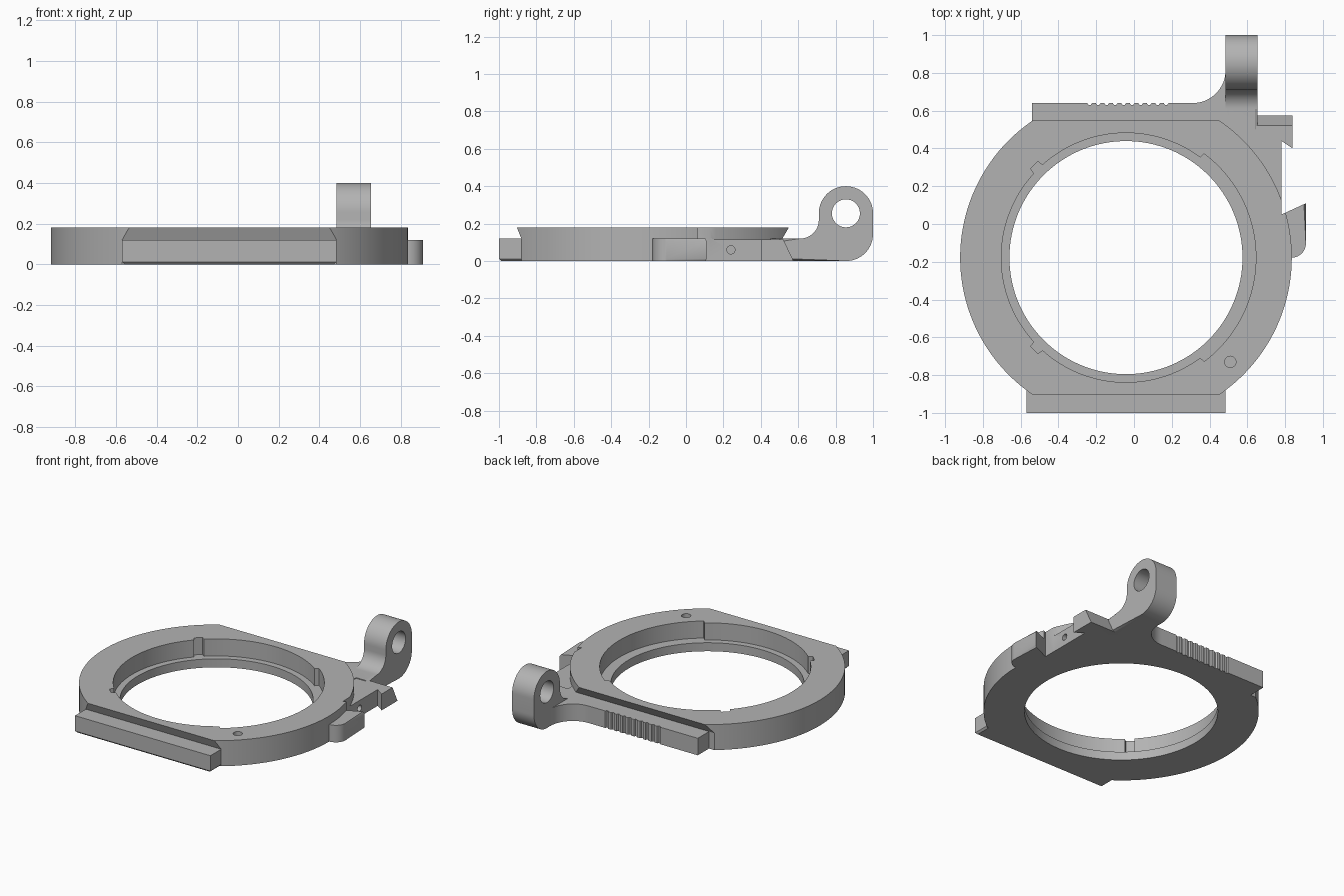
import bpy, bmesh
from math import cos, sin, radians

old = bpy.data.objects.get("Cube")
if old:
    bpy.data.objects.remove(old, do_unlink=True)

grey = bpy.data.materials.new("plain grey")
grey.use_nodes = True
colour = (0.45, 0.45, 0.45, 1)
grey.diffuse_color = colour
grey.node_tree.nodes["Principled BSDF"].inputs["Base Color"].default_value = colour

CX, CY = -0.0425, -0.178      # ring centre
TOP, STEP = 0.18, 0.12        # ring height, rail height


def arc(cx, cy, r, start, end, n=16):
    angles = [radians(start + (end - start) * i / n) for i in range(n + 1)]
    return [(cx + r * cos(t), cy + r * sin(t)) for t in angles]


def circle(cx, cy, r, n=32):
    return arc(cx, cy, r, 0, 360, n)[:-1]


def prism(name, outline, low, high, axis="z", chamfer=0.0, both=False):
    """Extrude a counter-clockwise outline along z (x, y) or along x (y, z)."""
    bm = bmesh.new()

    def place(p, h):
        return (p[0], p[1], h) if axis == "z" else (h, p[0], p[1])

    bottom = [bm.verts.new(place(p, low)) for p in outline]
    top = [bm.verts.new(place(p, high)) for p in outline]
    caps = [bm.faces.new(bottom[::-1]), bm.faces.new(top)]
    n = len(outline)
    for i in range(n):
        j = (i + 1) % n
        bm.faces.new((bottom[i], bottom[j], top[j], top[i]))
    if chamfer:
        edges = list(caps[0].edges) + (list(caps[1].edges) if both else [])
        bmesh.ops.bevel(bm, geom=edges, offset=chamfer, segments=1,
                        affect='EDGES', clamp_overlap=True)
    bmesh.ops.recalc_face_normals(bm, faces=bm.faces)
    mesh = bpy.data.meshes.new(name)
    bm.to_mesh(mesh)
    bm.free()
    mesh.materials.append(grey)
    ob = bpy.data.objects.new(name, mesh)
    bpy.context.collection.objects.link(ob)
    return ob


def combine(target, other, operation):
    mod = target.modifiers.new("combine", 'BOOLEAN')
    mod.operation, mod.object, mod.solver = operation, other, 'EXACT'
    bpy.context.view_layer.objects.active = target
    bpy.ops.object.modifier_apply(modifier=mod.name)
    bpy.data.objects.remove(other, do_unlink=True)


# Ring disc with undercut flats at front and back
body = prism("ring_frame", circle(CX, CY, 0.878, 144), 0, TOP, chamfer=0.012)
front_flat = [(-1.2, -0.1), (-0.88, -0.1), (-0.88, STEP), (-0.913, 0.2), (-1.2, 0.2)]
back_flat = [(0.515, -0.1), (1.2, -0.1), (1.2, 0.2), (0.562, 0.2), (0.515, STEP)]
for flat in (front_flat, back_flat):
    combine(body, prism("flat_cutter", flat, -1.2, 1.2, "x"), 'DIFFERENCE')

# Front rail
rail = [(-0.57, -1), (0.485, -1), (0.485, -0.8), (-0.57, -0.8)]
combine(body, prism("front_rail", rail, 0, STEP, chamfer=0.012), 'UNION')

# Back rail with grip grooves, flaring into the hinge arm
outline = [(-0.54, 0.4), (0.4, 0.4), (0.57, 0.45), (0.57, 0.815)]
outline += arc(0.31, 0.815, 0.175, 0, -90)
for i in range(10):
    x = 0.17 - i * 0.045
    outline += [(x + 0.012, 0.64), (x + 0.006, 0.63), (x - 0.006, 0.63), (x - 0.012, 0.64)]
outline.append((-0.54, 0.64))
combine(body, prism("back_rail", outline, 0, STEP), 'UNION')

# Side block with a sloping back face
block_shape = [(0.6, 0), (0.84, 0), (0.84, 0.575), (0.6, 0.575), (0.45, 0.45)]
block = prism("side_block", block_shape, 0, 0.115)
slope = [(0.58, -0.01), (0.7, -0.01), (0.7, 0.2), (0.48, 0.2)]
combine(block, prism("slope_cutter", slope, 0.4, 1, "x"), 'DIFFERENCE')
combine(body, block, 'UNION')

# Rounded catch on the side
catch = [(0.7, -0.178), (0.84, -0.178)] + arc(0.835, -0.103, 0.075, -80, 0, 10)
catch += [(0.91, 0.15), (0.7, 0.15)]
combine(body, prism("side_catch", catch, 0, STEP, chamfer=0.012, both=True), 'UNION')

# Notch between block and catch, with hooked ends
notch = [(0.78, 0.05), (0.95, 0.128), (0.95, 0.327), (0.78, 0.44)]
combine(body, prism("notch_cutter", notch, -0.1, 0.3), 'DIFFERENCE')

# Hinge arm and its eye
arm_shape = [(0.5, 0)] + arc(0.855, 0.145, 0.145, -90, 0)
arm_shape += arc(0.855, 0.255, 0.145, 0, 180, 32)
arm_shape += arc(0.61, 0.22, 0.1, 0, -90) + [(0.5, STEP)]
arm = prism("hinge_arm", arm_shape, 0.485, 0.655, "x", 0.014, True)
combine(arm, prism("eye_cutter", circle(0.855, 0.255, 0.075), 0, 1, "x"), 'DIFFERENCE')
combine(body, arm, 'UNION')

# Stepped opening: wider on the right side, with two small keys on the left
recess = []
for start, end, r in ((-53, 53, 0.688), (53.5, 132, 0.66), (132.5, 137, 0.69),
                      (137.5, 222.5, 0.66), (223, 227.5, 0.69), (228, 306.5, 0.66)):
    recess += arc(CX, CY, r, start, end, max(3, int((end - start) / 2.5)))
combine(body, prism("recess_cutter", recess, 0.06, 0.3), 'DIFFERENCE')
combine(body, prism("opening_cutter", circle(CX, CY, 0.617, 128), -0.1, 0.3), 'DIFFERENCE')

# Pin holes in the top and in the notch wall
combine(body, prism("top_pin_cutter", circle(0.51, -0.73, 0.03, 24), 0.08, 0.3), 'DIFFERENCE')
combine(body, prism("side_pin_cutter", circle(0.24, 0.06, 0.022, 24), 0.7, 0.9, "x"), 'DIFFERENCE')

bpy.ops.object.select_all(action='DESELECT')
body.select_set(True)
bpy.context.view_layer.objects.active = body
bpy.ops.object.shade_smooth_by_angle(angle=radians(25))
